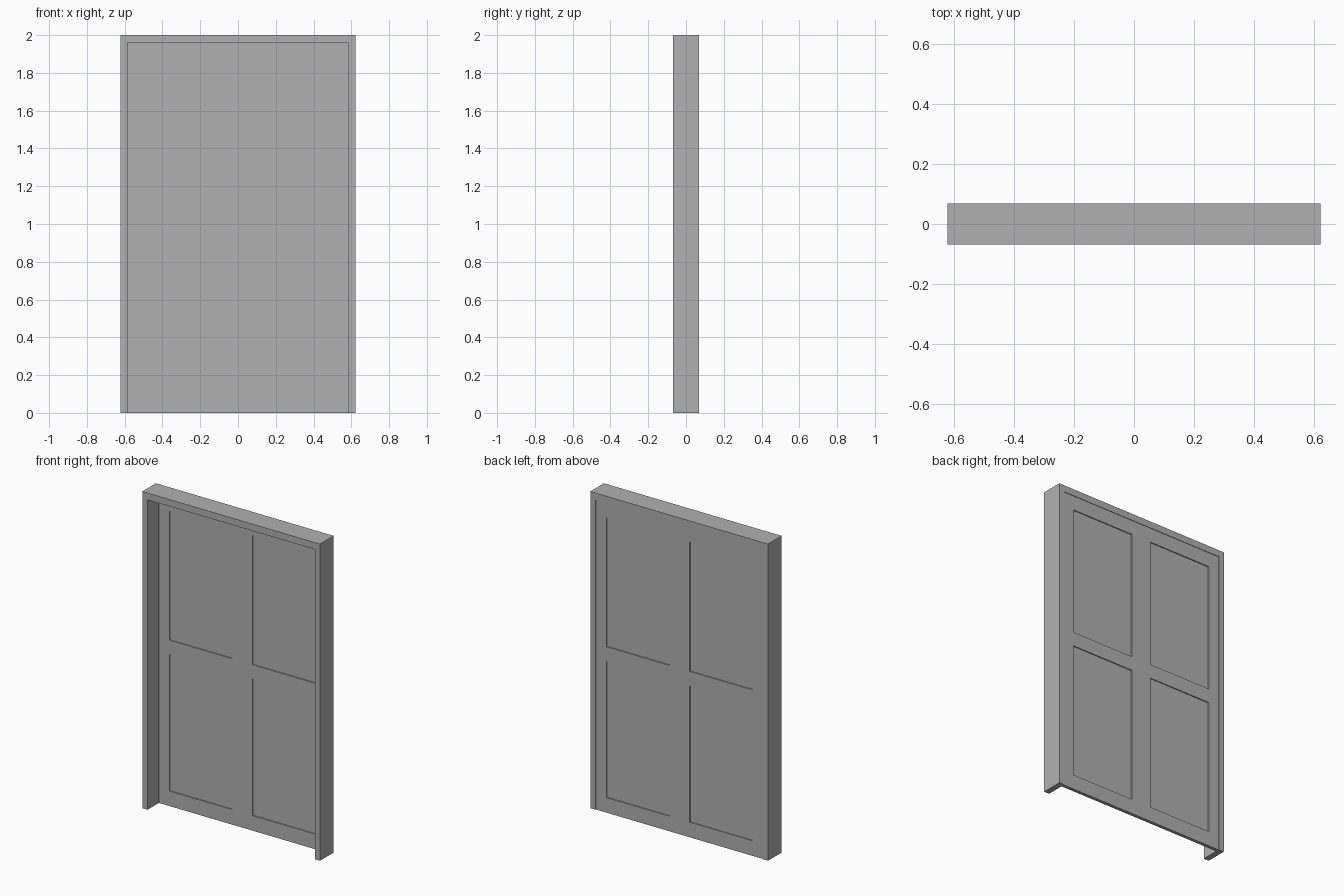
import bpy
import bmesh
from mathutils import Vector

W, H, D = 0.621, 2.0, 0.068            # outer half width, height, half depth
JAMB_X, LINTEL_Z = 0.584, 1.957        # inner opening
LEAF_FRONT, LEAF_BACK = 0.044, 0.065   # leaf faces along y
PANEL_X = (0.071, 0.510)
PANEL_Z = ((0.095, 0.957), (1.048, 1.865))
RECESS = 0.006

cube = bpy.data.objects.get("Cube")
if cube:
    bpy.data.objects.remove(cube, do_unlink=True)

paint = bpy.data.materials.new("grey paint")
paint.use_nodes = True
grey = (0.44, 0.44, 0.44, 1)
paint.diffuse_color = grey
paint.node_tree.nodes["Principled BSDF"].inputs["Base Color"].default_value = grey


def finish(bm, name):
    bmesh.ops.recalc_face_normals(bm, faces=bm.faces[:])
    mesh = bpy.data.meshes.new(name)
    bm.to_mesh(mesh)
    bm.free()
    mesh.materials.append(paint)
    obj = bpy.data.objects.new(name, mesh)
    bpy.context.collection.objects.link(obj)
    return obj


def build_frame():
    """Upside-down U profile extruded through the wall depth."""
    half = [(JAMB_X, 0), (W, 0), (W, H)]
    outline = half + [(-x, z) for x, z in reversed(half)]
    outline += [(-JAMB_X, LINTEL_Z), (JAMB_X, LINTEL_Z)]
    bm = bmesh.new()
    face = bm.faces.new([bm.verts.new((x, -D, z)) for x, z in outline])
    out = bmesh.ops.extrude_face_region(bm, geom=[face])
    verts = [v for v in out["geom"] if isinstance(v, bmesh.types.BMVert)]
    bmesh.ops.translate(bm, verts=verts, vec=(0, 2 * D, 0))
    finish(bm, "door_frame")


def build_leaf(name, side):
    """Slab cut along the panel borders, with panels sunk on both faces."""
    bm = bmesh.new()
    bmesh.ops.create_cube(bm, size=1)
    size = Vector((JAMB_X, LEAF_BACK - LEAF_FRONT, LINTEL_Z))
    bmesh.ops.scale(bm, verts=bm.verts[:], vec=size)
    centre = Vector((side * JAMB_X / 2, (LEAF_FRONT + LEAF_BACK) / 2, LINTEL_Z / 2))
    bmesh.ops.translate(bm, verts=bm.verts[:], vec=centre)

    cuts = [((side * x, 0, 0), (1, 0, 0)) for x in PANEL_X]
    cuts += [((0, 0, z), (0, 0, 1)) for span in PANEL_Z for z in span]
    for point, normal in cuts:
        geom = bm.verts[:] + bm.edges[:] + bm.faces[:]
        bmesh.ops.bisect_plane(bm, geom=geom, plane_co=point, plane_no=normal)

    bm.normal_update()
    panels = []
    for f in bm.faces:
        c = f.calc_center_median()
        in_x = PANEL_X[0] < abs(c.x) < PANEL_X[1]
        in_z = any(low < c.z < high for low, high in PANEL_Z)
        if abs(f.normal.y) > 0.9 and in_x and in_z:
            panels.append(f)
    bmesh.ops.inset_individual(bm, faces=panels, thickness=0.0005, depth=-RECESS)
    finish(bm, name)


build_frame()
build_leaf("left_door_leaf", 1)
build_leaf("right_door_leaf", -1)
